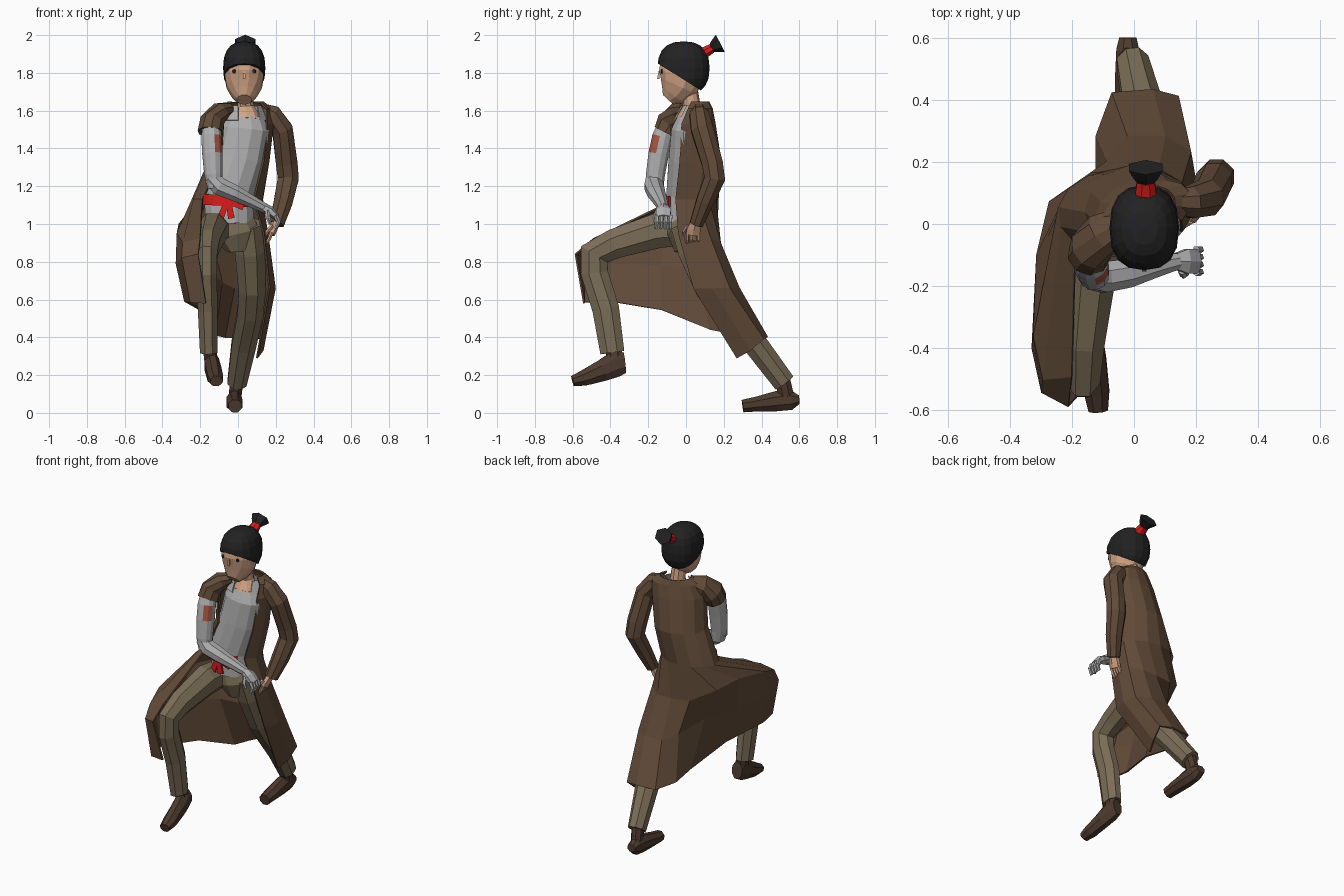
import bpy, bmesh, math
from mathutils import Vector as V


def mat(name, r, g, b):
    m = bpy.data.materials.new(name)
    m.diffuse_color = (r, g, b, 1)
    return m


COAT = mat("coat brown", 0.12, 0.07, 0.04)
TROUSER = mat("trouser khaki", 0.2, 0.155, 0.095)
SHOE = mat("shoe brown", 0.075, 0.043, 0.028)
SHIRT = mat("shirt grey", 0.42, 0.42, 0.42)
METAL = mat("metal grey", 0.43, 0.43, 0.44)
SKIN = mat("skin", 0.64, 0.37, 0.23)
HAIR = mat("hair black", 0.016, 0.016, 0.017)
RED = mat("sash red", 0.7, 0.012, 0.012)
PATCH = mat("arm mark", 0.38, 0.09, 0.055)


def finish(name, bm, material):
    bmesh.ops.recalc_face_normals(bm, faces=bm.faces)
    me = bpy.data.meshes.new(name)
    bm.to_mesh(me)
    bm.free()
    me.materials.append(material)
    ob = bpy.data.objects.new(name, me)
    bpy.context.collection.objects.link(ob)
    return ob


def tube(name, material, path, n=8, ref=(1, 0, 0)):
    """Loft of ellipses; each path item is x, y, z, radius along ref, other radius."""
    bm = bmesh.new()
    pts = [V(p[:3]) for p in path]
    rings = []
    for i, p in enumerate(path):
        t = V((0, 0, 0))
        if i > 0:
            t += (pts[i] - pts[i - 1]).normalized()
        if i < len(pts) - 1:
            t += (pts[i + 1] - pts[i]).normalized()
        t.normalize()
        a = V(ref) - t * t.dot(V(ref))
        a.normalize()
        b = t.cross(a)
        ry = p[4] if len(p) > 4 else p[3]
        rings.append([bm.verts.new(pts[i] + a * p[3] * math.cos(w) + b * ry * math.sin(w))
                      for w in [2 * math.pi * (k + .5) / n for k in range(n)]])
    for r, s in zip(rings, rings[1:]):
        for k in range(n):
            bm.faces.new((r[k], r[(k + 1) % n], s[(k + 1) % n], s[k]))
    bm.faces.new(rings[0])
    bm.faces.new(rings[-1])
    return finish(name, bm, material)


def sheet(name, material, rows, thick=0.01):
    bm = bmesh.new()
    vs = [[bm.verts.new(p) for p in r] for r in rows]
    for r, s in zip(vs, vs[1:]):
        for k in range(len(r) - 1):
            bm.faces.new((r[k], r[k + 1], s[k + 1], s[k]))
    ob = finish(name, bm, material)
    md = ob.modifiers.new("thickness", "SOLIDIFY")
    md.thickness = thick
    md.offset = 0
    return ob


def arc(cx, cy, z, rx, ry, yaw, a0, a1, n, slope=0):
    out = []
    c, s = math.cos(math.radians(yaw)), math.sin(math.radians(yaw))
    for i in range(n):
        w = math.radians(a0 + (a1 - a0) * i / (n - 1))
        x, y = rx * math.cos(w), ry * math.sin(w)
        out.append((cx + x * c - y * s, cy + x * s + y * c, z + slope * x))
    return out


# Torso
tube("shirt", SHIRT, [(-.045, -.005, 1.0, .132, .1), (-.05, 0, 1.15, .135, .108),
                      (.01, .015, 1.35, .135, .11), (.04, .01, 1.5, .13, .09),
                      (.04, .02, 1.56, .1, .068)], 12)
sheet("shirt_collar", SHIRT, [arc(.04, .03, 1.625, .082, .055, 15, -50, 230, 9),
                              arc(.04, .02, 1.55, .115, .08, 15, -60, 240, 9)], .006)
tube("pelvis", TROUSER, [(-.04, 0, 1.03, .12, .09), (-.01, 0, .95, .13, .1),
                         (0, .01, .86, .06, .07)], 10)
sheet("sash", RED, [arc(-.05, -.005, z, .143, .122, 0, 190, 318, 9, -.05) for z in (1.152, 1.095)], .012)
for x0, x1, z1 in ((-.06, -.095, 1.025), (-.05, -.035, 1.03), (-.05, .03, 1.09)):
    tube("sash_tail", RED, [(x0, -.13, 1.12, .02, .008), (x1, -.13, z1, .025, .008)], 4)

# Long open coat: bodice arcs, then three hand-placed skirt rows (left edge, back, right edge)
N = 11
bodice = [arc(.04, .05, 1.645, .095, .065, 20, -45, 205, N),
          arc(.04, .04, 1.61, .15, .085, 22, -52, 208, N),
          arc(.03, .03, 1.53, .165, .115, 22, -55, 212, N),
          arc(.005, .045, 1.33, .16, .14, 15, -50, 220, N),
          arc(-.055, .035, 1.13, .187, .133, 0, -42, 225, N)]
hip = [(.135, -.04, .95), (.155, .04, .95), (.15, .13, .92), (.08, .18, .9), (-.02, .18, .9),
       (-.14, .16, .91), (-.27, .07, .98), (-.31, -.1, 1.0), (-.32, -.36, .95),
       (-.29, -.5, .9), (-.2, -.49, .92)]
mid = [(.165, .04, .66), (.195, .14, .66), (.18, .23, .66), (.1, .28, .66), (-.02, .28, .66),
       (-.085, .2, .69), (-.17, .05, .76), (-.28, -.13, .78), (-.325, -.4, .79),
       (-.295, -.54, .82), (-.21, -.585, .84)]
hem = [(.1, .27, .29), (.13, .34, .33), (.14, .41, .39), (.06, .43, .4), (-.07, .42, .4),
       (-.12, .28, .41), (-.12, .13, .44), (-.2, -.13, .545), (-.28, -.4, .59),
       (-.25, -.54, .585), (-.17, -.54, .58)]
sheet("coat", COAT, bodice + [hip, mid, hem])

# Sleeved arm with bare hand
tube("long_sleeve", COAT, [(.12, .07, 1.6, .04, .045), (.18, .07, 1.575, .055, .06),
                           (.235, .085, 1.5, .063, .06), (.258, .14, 1.32, .06, .062),
                           (.266, .152, 1.24, .06, .06), (.24, .1, 1.12, .05, .054),
                           (.205, .055, 1.0, .038, .042)], 8, (0, 1, 0))
tube("bare_hand", SKIN, [(.205, .055, 1.02, .03, .025), (.185, .04, .97, .042, .022),
                         (.175, .035, .945, .04, .02)], 6, (0, 1, 0))
for i in range(4):
    y = .005 + .02 * i
    tube("finger", SKIN, [(.178, y, .955, .011), (.165, y, .92, .01), (.15, y, .9, .008)], 5, (0, 1, 0))
tube("thumb", SKIN, [(.18, .01, .99, .012), (.155, -.01, .96, .01), (.145, -.01, .94, .007)], 5, (0, 1, 0))

# Short sleeve and metal arm
tube("short_sleeve", COAT, [(-.05, .005, 1.61, .05, .035), (-.1, -.03, 1.59, .07, .055),
                            (-.14, -.075, 1.54, .08, .065), (-.145, -.1, 1.485, .072, .07)],
     9, (0, 1, 0))
arm = tube("metal_upper_arm", METAL,
           [(-.14, -.09, 1.55, .045, .05), (-.14, -.125, 1.46, .056, .056),
            (-.135, -.145, 1.37, .056, .056), (-.13, -.162, 1.26, .05, .052),
            (-.12, -.165, 1.19, .042, .047)], 12, (1, 0, 0))
arm.data.materials.append(PATCH)
for f in arm.data.polygons:
    if 1.37 < f.center.z < 1.46 and f.normal.x > .2 and f.normal.y < -.1:
        f.material_index = 1
tube("metal_forearm", METAL, [(-.145, -.17, 1.25, .042), (-.1, -.17, 1.2, .054, .052),
                              (-.02, -.158, 1.165, .05, .046), (.07, -.135, 1.12, .038, .035),
                              (.14, -.12, 1.085, .028, .027)], 8, (0, 1, 0))
tube("metal_palm", METAL, [(.135, -.12, 1.085, .03, .028), (.17, -.12, 1.07, .046, .025),
                           (.205, -.12, 1.035, .044, .018)], 6, (0, 1, 0))
for i in range(4):
    y = -.155 + .024 * i
    tube("metal_finger", METAL, [(.2, y, 1.045, .013), (.214, y, 1.01, .012),
                                 (.2, y - .003, .975, .009)], 5, (0, 1, 0))
tube("metal_thumb", METAL, [(.155, -.15, 1.07, .014), (.16, -.165, 1.03, .012),
                            (.17, -.16, 1.0, .008)], 5, (0, 1, 0))

# Legs and shoes
tube("front_leg", TROUSER, [(-.11, .03, .97, .075, .085), (-.135, -.15, .965, .085, .1),
                            (-.16, -.38, .895, .07, .085), (-.165, -.485, .84, .06, .088),
                            (-.165, -.485, .74, .057, .078), (-.16, -.425, .55, .057, .077),
                            (-.155, -.39, .32, .05, .069)], 8)
tube("back_leg", TROUSER, [(.05, 0, 1.0, .085, .09), (.065, .05, .86, .088, .1),
                           (.075, .13, .66, .078, .088), (.065, .22, .53, .074, .077),
                           (.03, .37, .36, .07, .07), (-.005, .52, .16, .055, .063)], 8)
tube("front_shoe", SHOE, [(-.145, -.325, .265, .036, .058), (-.14, -.37, .26, .042, .075),
                          (-.13, -.44, .225, .044, .062), (-.12, -.54, .185, .044, .045),
                          (-.115, -.6, .168, .034, .03)], 8)
tube("front_ankle", SHOE, [(-.15, -.385, .34, .038, .048), (-.14, -.37, .25, .038, .046)], 8)
tube("back_shoe", SHOE, [(-.02, .6, .07, .03, .024), (-.02, .56, .068, .04, .056),
                         (-.02, .48, .062, .044, .058), (-.018, .37, .046, .046, .042),
                         (-.015, .3, .036, .038, .036)], 8)
tube("back_ankle", SHOE, [(-.005, .51, .18, .038, .044), (-.018, .535, .07, .036, .044)], 8)

# Neck, head and face
tube("neck", SKIN, [(.045, .005, 1.54, .085, .062), (.043, .025, 1.59, .062, .055),
                    (.04, .03, 1.625, .046, .047), (.035, .01, 1.74, .042, .047)], 10)
tube("head", SKIN, [(.033, -.095, 1.658, .04, .038), (.033, -.07, 1.685, .07, .075),
                    (.033, -.04, 1.73, .097, .107), (.033, -.023, 1.79, .108, .126),
                    (.033, -.015, 1.85, .106, .124)], 12)
tube("nose", SKIN, [(.033, -.142, 1.81, .006, .004), (.033, -.147, 1.768, .01, .008)], 4)
for s in (-1, 1):
    tube("eye", HAIR, [(.033 + s * .052, -.124, 1.808, .011, .012),
                       (.033 + s * .052, -.132, 1.808, .01, .011)], 6)

# Boxy hair cap cut along a slanted hairline, then the tied tail
bm = bmesh.new()
bmesh.ops.create_uvsphere(bm, u_segments=16, v_segments=10, radius=1)
for v in bm.verts:
    x, y, z = (math.copysign(abs(c) ** .82, c) for c in v.co)
    v.co = V((.033 + x * .112, -.013 + y * .138, 1.825 + z * .142))
cut = bmesh.ops.bisect_plane(bm, geom=bm.verts[:] + bm.edges[:] + bm.faces[:],
                             plane_co=(0, -.15, 1.85), plane_no=(0, .53, .848), clear_inner=True)
bmesh.ops.contextual_create(bm, geom=[e for e in cut["geom_cut"] if isinstance(e, bmesh.types.BMEdge)])
finish("hair", bm, HAIR)
tube("hair_tie", RED, [(.038, .08, 1.898, .04, .034), (.038, .138, 1.93, .031, .027)], 8)
tube("hair_tail", HAIR, [(.038, .134, 1.928, .028, .022), (.038, .155, 1.942, .046, .036),
                         (.038, .182, 1.956, .062, .052)], 6)
